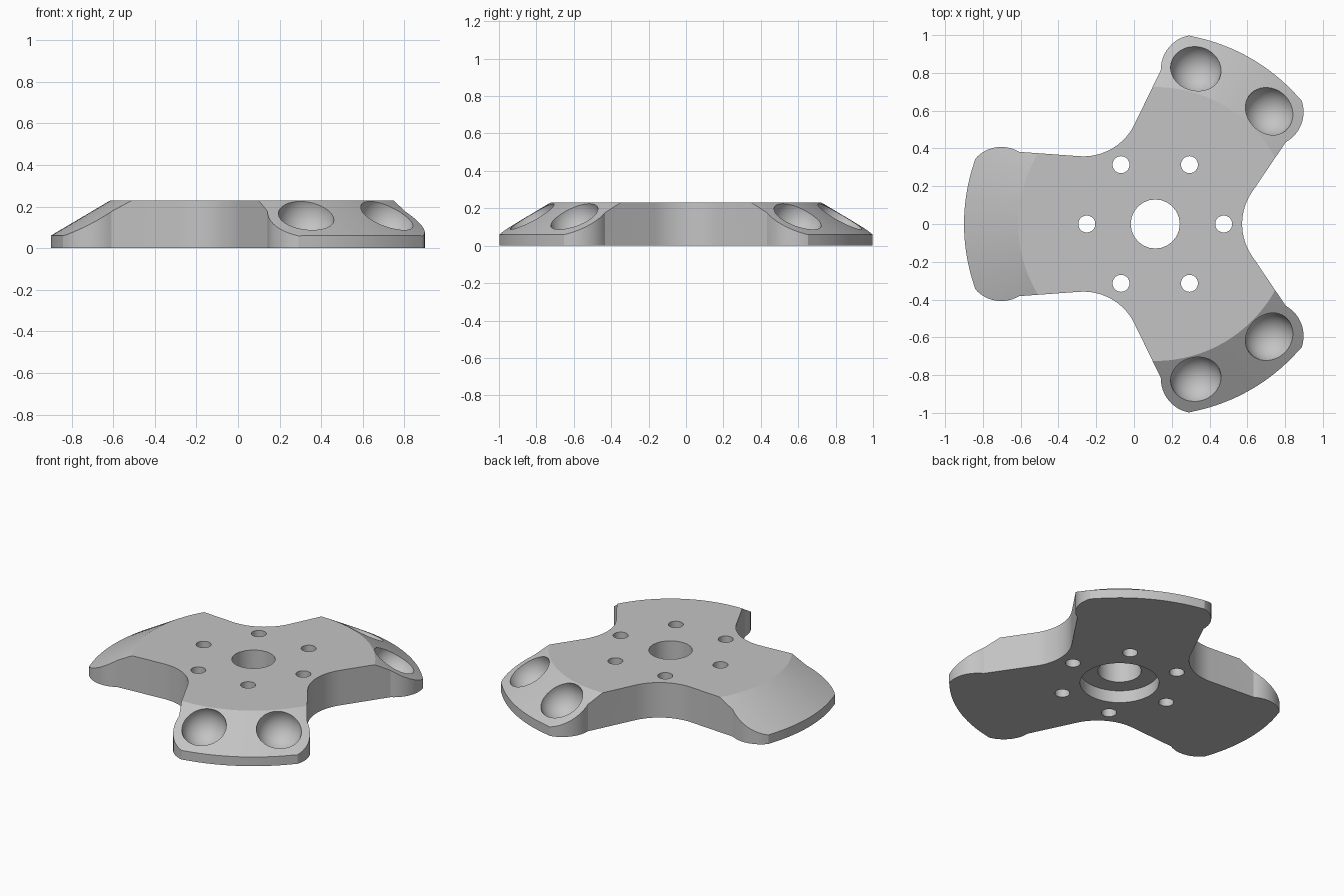
import bpy, bmesh
from math import sin, cos, radians, pi
from mathutils import Matrix, Vector

if "Cube" in bpy.data.objects:
    bpy.data.objects.remove(bpy.data.objects["Cube"])

HUB = Vector((0.1125, 0, 0))
HEIGHT, RIM_HEIGHT = 0.23, 0.06
OUTER, CONE_START = 1.0125, 0.725

grey = bpy.data.materials.new("plain grey")
grey.use_nodes = True
grey.diffuse_color = (0.55, 0.55, 0.55, 1)
grey.node_tree.nodes["Principled BSDF"].inputs["Base Color"].default_value = (0.55, 0.55, 0.55, 1)


def arc(cx, cy, r, start, end, n):
    """Points along an arc, angles in degrees."""
    angles = [radians(start + (end - start) * i / n) for i in range(n + 1)]
    return [Vector((cx + r * cos(a), cy + r * sin(a), 0)) for a in angles]


def add_object(name, bm):
    bmesh.ops.recalc_face_normals(bm, faces=bm.faces)
    mesh = bpy.data.meshes.new(name)
    bm.to_mesh(mesh)
    bm.free()
    mesh.materials.append(grey)
    obj = bpy.data.objects.new(name, mesh)
    bpy.context.collection.objects.link(obj)
    return obj


def prism(name, points, z0, z1):
    bm = bmesh.new()
    face = bm.faces.new([bm.verts.new((p.x, p.y, z0)) for p in points])
    top = bmesh.ops.extrude_face_region(bm, geom=[face])["geom"]
    verts = [g for g in top if isinstance(g, bmesh.types.BMVert)]
    bmesh.ops.translate(bm, verts=verts, vec=(0, 0, z1 - z0))
    return add_object(name, bm)


def cylinder(name, x, y, r, z0, z1, n):
    return prism(name, arc(x, y, r, 0, 360 - 360 / n, n - 1), z0, z1)


def lathe(name, profile, n):
    """Closed solid from stacked rings of (radius, height)."""
    bm = bmesh.new()
    rings = [[bm.verts.new((HUB.x + r * cos(2 * pi * i / n), r * sin(2 * pi * i / n), z))
              for i in range(n)] for r, z in profile]
    for low, high in zip(rings, rings[1:]):
        for i in range(n):
            j = (i + 1) % n
            bm.faces.new((low[i], low[j], high[j], high[i]))
    bm.faces.new(rings[0])
    bm.faces.new(rings[-1])
    return add_object(name, bm)


def combine(target, other, operation):
    mod = target.modifiers.new(operation.lower(), 'BOOLEAN')
    mod.operation, mod.solver, mod.object = operation, 'EXACT', other
    bpy.context.view_layer.objects.active = target
    bpy.ops.object.modifier_apply(modifier=mod.name)
    bpy.data.objects.remove(other)


# Three-armed outline: rounded tips joined by concave valleys
valley = Vector((0.76 * cos(pi / 3), 0.76 * sin(pi / 3), 0))
arm = (arc(0.815, -0.225, 0.183, -121, -41, 12)
       + arc(0, 0, OUTER, -18, 18, 16)
       + arc(0.815, 0.225, 0.183, 41, 121, 12)
       + arc(valley.x, valley.y, 0.30, 274, 206, 16))
outline = []
for angle in (60, 180, 300):
    turn = Matrix.Rotation(radians(angle), 3, 'Z')
    outline += [HUB + turn @ p for p in arm]
body = prism("three_arm_plate", outline, 0, HEIGHT + 0.05)

# Bevelled cone trims the tips and sets the flat top
slope = (HEIGHT - RIM_HEIGHT) / (OUTER - CONE_START)
wide = OUTER + 0.03
cone = lathe("cone_trim", [(wide, -0.1), (wide, RIM_HEIGHT - 0.03 * slope),
                           (CONE_START, HEIGHT)], 144)
combine(body, cone, 'INTERSECT')

# Centre bore, underside recess and ring of bolt holes
combine(body, cylinder("centre_bore", HUB.x, 0, 0.13, -0.1, 0.4, 24), 'DIFFERENCE')
combine(body, cylinder("underside_recess", HUB.x, 0, 0.235, -0.1, 0.08, 48), 'DIFFERENCE')
for i in range(6):
    a = i * pi / 3
    combine(body, cylinder("bolt_hole", HUB.x + 0.3625 * cos(a), 0.3625 * sin(a),
                           0.045, -0.1, 0.4, 24), 'DIFFERENCE')

# Round pockets, two on each sloping tip
radius = 0.85
for angle in (60, 180, 300):
    for side in (-15.3, 15.3):
        a = radians(angle + side)
        z = HEIGHT - (radius - CONE_START) * slope
        bm = bmesh.new()
        bmesh.ops.create_uvsphere(bm, u_segments=40, v_segments=24, radius=0.135)
        tilt = Matrix.Rotation(a, 4, 'Z') @ Matrix.Rotation(radians(30), 4, 'Y')
        spot = HUB + Vector((radius * cos(a), radius * sin(a), z))
        bm.transform(Matrix.Translation(spot) @ tilt)
        combine(body, add_object("tip_pocket", bm), 'DIFFERENCE')

# Smooth curved walls, keep edges crisp
bpy.ops.object.select_all(action='DESELECT')
body.select_set(True)
bpy.context.view_layer.objects.active = body
bpy.ops.object.shade_smooth_by_angle(angle=radians(20))
